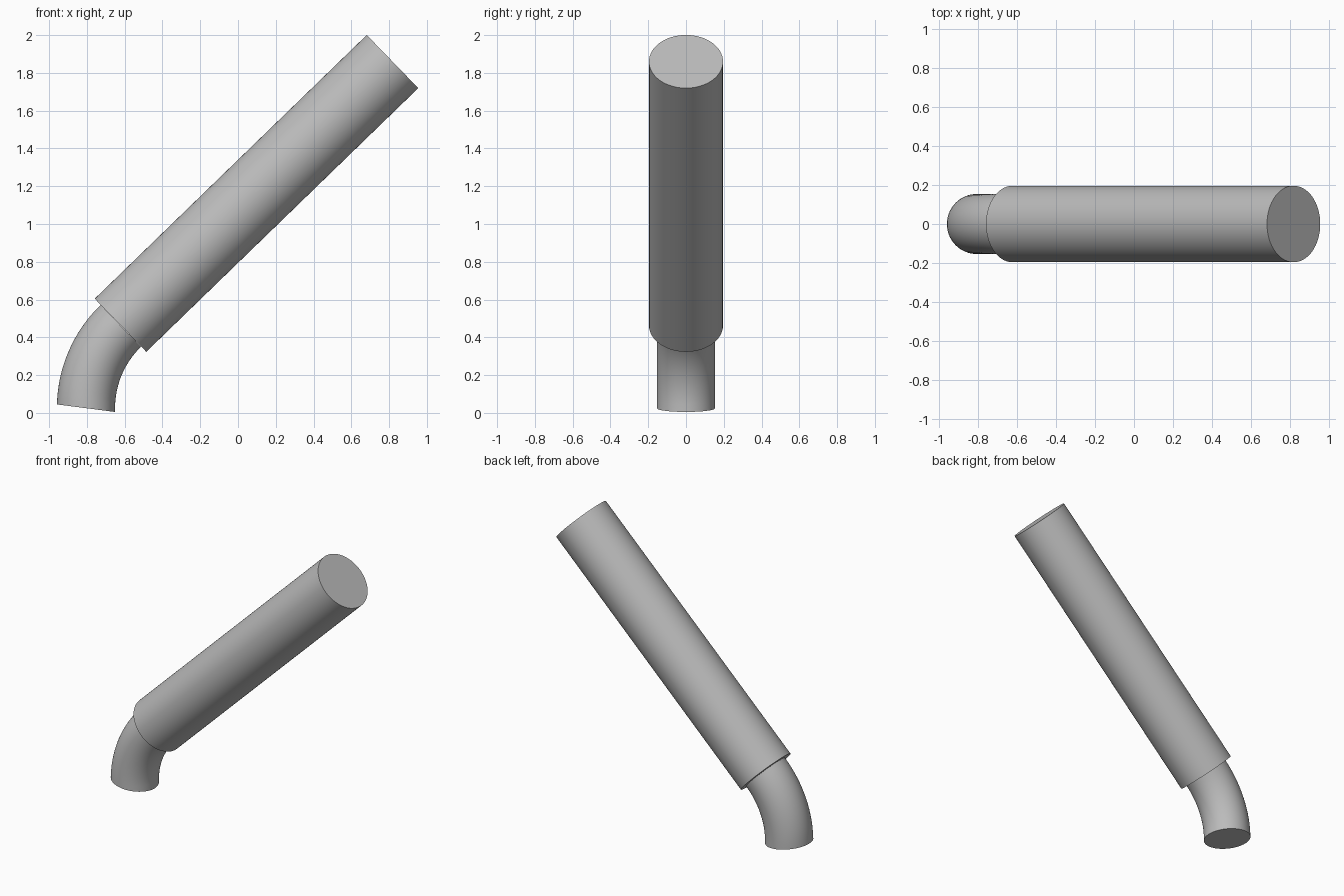
import bpy, bmesh, math
from mathutils import Matrix, Vector

cube = bpy.data.objects.get("Cube")
if cube:
    bpy.data.objects.remove(cube, do_unlink=True)

grey = bpy.data.materials.new("plain grey")
grey.use_nodes = True
colour = (0.5, 0.5, 0.5, 1)
grey.diffuse_color = colour
grey.node_tree.nodes["Principled BSDF"].inputs["Base Color"].default_value = colour

SIDES = 64
PIPE_TILT = math.radians(45.9)      # lean of the straight pipe from vertical
FOOT = Vector((-0.805, 0, 0.025))   # middle of the elbow's open end
BEND = 0.607                        # centreline radius of the elbow


def finish(name, bm):
    """Turn a bmesh into a smooth-sided grey object."""
    bmesh.ops.recalc_face_normals(bm, faces=bm.faces)
    mesh = bpy.data.meshes.new(name)
    bm.to_mesh(mesh)
    bm.free()
    mesh.materials.append(grey)
    obj = bpy.data.objects.new(name, mesh)
    bpy.context.collection.objects.link(obj)
    bpy.ops.object.select_all(action='DESELECT')
    obj.select_set(True)
    bpy.context.view_layer.objects.active = obj
    bpy.ops.object.shade_smooth_by_angle(angle=math.radians(35))


# Elbow: a circle swept round a bend, with its lower end cut at a slant
bm = bmesh.new()
ring = bmesh.ops.create_circle(bm, segments=SIDES, radius=0.154,
                               matrix=Matrix.Translation(FOOT))["verts"]
bmesh.ops.spin(bm, geom=ring + bm.edges[:], cent=FOOT + Vector((BEND, 0, 0)),
               axis=(0, 1, 0), angle=PIPE_TILT, steps=16)
for v in bm.verts:
    if abs(v.co.z - FOOT.z) < 1e-5:
        v.co.z -= 0.13 * (v.co.x - FOOT.x)
bmesh.ops.holes_fill(bm, edges=[e for e in bm.edges if e.is_boundary], sides=0)
finish("elbow", bm)

# Straight pipe: a capped cylinder leaning towards +x
start, end = Vector((-0.622, 0, 0.464)), Vector((0.818, 0, 1.86))
axis = end - start
bm = bmesh.new()
bmesh.ops.create_cone(bm, cap_ends=True, segments=SIDES, radius1=0.196, radius2=0.196,
                      depth=axis.length,
                      matrix=Matrix.Translation((start + end) / 2)
                      @ axis.to_track_quat('Z', 'Y').to_matrix().to_4x4())
finish("straight_pipe", bm)
